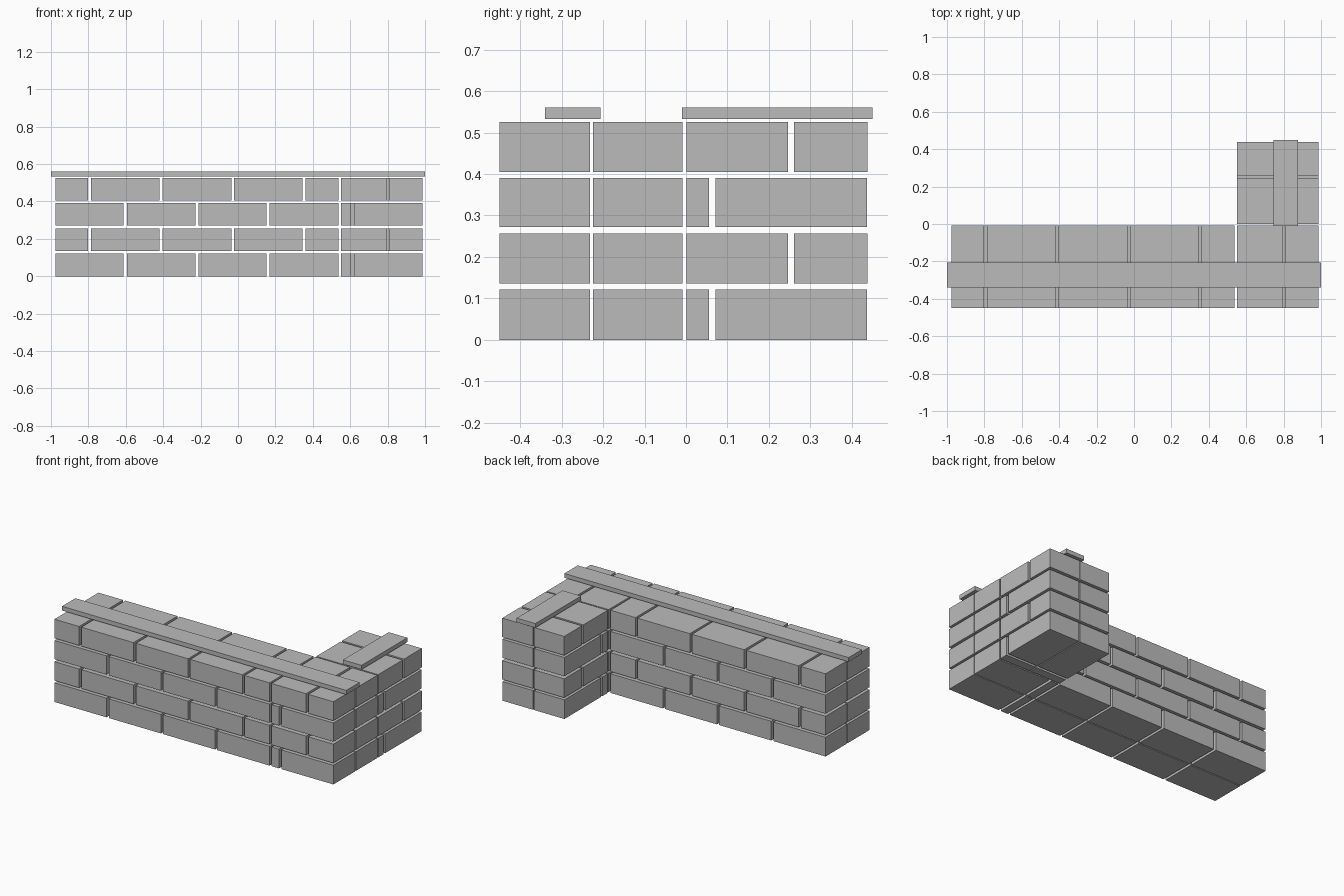
import bpy
import bmesh
from mathutils import Matrix, Vector

cube = bpy.data.objects.get("Cube")
if cube:
    bpy.data.objects.remove(cube, do_unlink=True)

# Single stone colour
stone = bpy.data.materials.new("grey_stone")
stone.use_nodes = True
colour = (0.5, 0.5, 0.5, 1)
stone.diffuse_color = colour
stone.node_tree.nodes["Principled BSDF"].inputs["Base Color"].default_value = colour


def add_boxes(name, boxes):
    """One object made of boxes, each given as x, y and z ranges."""
    bm = bmesh.new()
    for ranges in boxes:
        centre = Vector([(a + b) / 2 for a, b in ranges])
        size = Vector([b - a for a, b in ranges])
        bmesh.ops.create_cube(bm, size=1, matrix=Matrix.LocRotScale(centre, None, size))
    mesh = bpy.data.meshes.new(name)
    bm.to_mesh(mesh)
    bm.free()
    mesh.materials.append(stone)
    obj = bpy.data.objects.new(name, mesh)
    bpy.context.collection.objects.link(obj)


# Brick lengths along each wall; odd and even courses break joint
LONG_ODD = [(-0.976, -0.611), (-0.594, -0.227), (-0.211, 0.153), (0.168, 0.537)]
LONG_EVEN = [(-0.976, -0.803), (-0.787, -0.42), (-0.404, -0.036),
             (-0.021, 0.346), (0.361, 0.537)]
CORNER_ODD = [(0.552, 0.603), (0.62, 0.986)]
CORNER_EVEN = [(0.55, 0.794), (0.81, 0.986)]
RETURN_ODD = [(0.001, 0.055), (0.071, 0.436)]
RETURN_EVEN = [(0.001, 0.246), (0.26, 0.438)]

# Both walls are two bricks thick
MAIN_LEAVES = [(-0.45, -0.231), (-0.224, -0.008)]
RETURN_LEAVES = [(0.55, 0.764), (0.771, 0.986)]
COURSES = [(0, 0.122), (0.136, 0.256), (0.272, 0.391), (0.405, 0.526)]

for i, z in enumerate(COURSES):
    even = i % 2
    long_run = LONG_EVEN if even else LONG_ODD
    corner = CORNER_EVEN if even else CORNER_ODD
    side = RETURN_EVEN if even else RETURN_ODD
    add_boxes(f"long_wall_course_{i + 1}", [(x, y, z) for x in long_run for y in MAIN_LEAVES])
    add_boxes(f"corner_course_{i + 1}", [(x, y, z) for x in corner for y in MAIN_LEAVES])
    add_boxes(f"return_wall_course_{i + 1}", [(x, y, z) for x in RETURN_LEAVES for y in side])

# Flat coping strips floating just above the top course
COPING_Z = (0.533, 0.56)
add_boxes("long_wall_coping", [((-1, 1), (-0.34, -0.206), COPING_Z)])
add_boxes("return_wall_coping", [((0.745, 0.876), (-0.01, 0.45), COPING_Z)])
